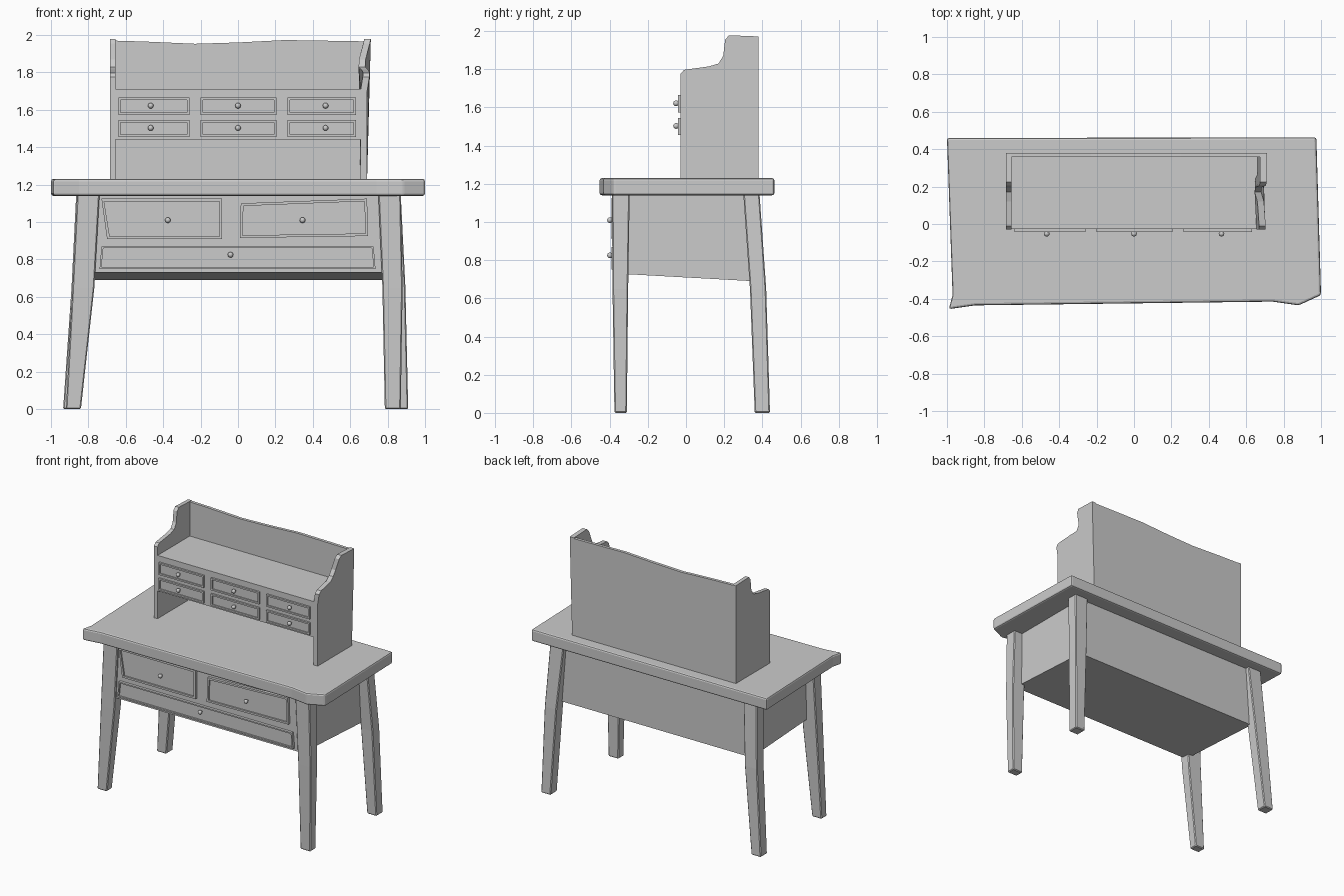
import bpy, bmesh
from mathutils import Vector

if "Cube" in bpy.data.objects:
    bpy.data.objects.remove(bpy.data.objects["Cube"])


def finish(name, bm, bevel=0.0, segments=2):
    bmesh.ops.recalc_face_normals(bm, faces=bm.faces)
    me = bpy.data.meshes.new(name)
    bm.to_mesh(me)
    bm.free()
    ob = bpy.data.objects.new(name, me)
    bpy.context.collection.objects.link(ob)
    if bevel:
        m = ob.modifiers.new("soft_edge", 'BEVEL')
        m.width, m.segments, m.limit_method = bevel, segments, 'ANGLE'
    return ob


def loft(name, loops, bevel=0.0, segments=2):
    """Skin equal-length loops of points and cap both ends."""
    bm = bmesh.new()
    rings = [[bm.verts.new(p) for p in lp] for lp in loops]
    n = len(rings[0])
    for a, b in zip(rings, rings[1:]):
        for i in range(n):
            j = (i + 1) % n
            bm.faces.new((a[i], a[j], b[j], b[i]))
    bm.faces.new(rings[0])
    bm.faces.new(rings[-1])
    return finish(name, bm, bevel, segments)


def rect(x0, x1, y0, y1, z):
    return [(x0, y0, z), (x1, y0, z), (x1, y1, z), (x0, y1, z)]


def box(name, x0, x1, y0, y1, z0, z1):
    return loft(name, [rect(x0, x1, y0, y1, z0), rect(x0, x1, y0, y1, z1)])


def drawer(name, corners, y_back, depth, rim):
    """Raised front with a sunken panel; corners are (x, z) anticlockwise."""
    c = sum((Vector(p) for p in corners), Vector((0, 0))) / 4
    inner = [(x + (rim if x < c.x else -rim), z + (rim if z < c.y else -rim))
             for x, z in corners]
    yf = y_back - depth
    ring = lambda pts, y: [(x, y, z) for x, z in pts]
    loft(name, [ring(corners, y_back + 0.01), ring(corners, yf),
                ring(inner, yf), ring(inner, yf + depth * 0.6)])


def knob(x, y, z):
    bpy.ops.mesh.primitive_uv_sphere_add(segments=16, ring_count=10, radius=0.015,
                                         location=(x, y, z))
    ob = bpy.context.object
    ob.name = "knob"
    bpy.ops.object.shade_smooth_by_angle()
    bpy.ops.mesh.primitive_cylinder_add(vertices=12, radius=0.007, depth=0.03,
                                        location=(x, y + 0.015, z),
                                        rotation=(1.5708, 0, 0))
    bpy.context.object.name = "knob_stem"


# Tabletop with uneven front corners
top = [(-1.0, 0.46), (-0.97, -0.38), (-0.99, -0.455), (-0.85, -0.435),
       (0.74, -0.415), (0.88, -0.435), (1.0, -0.38), (0.975, 0.463)]
loft("tabletop", [[(x, y, z) for x, y in top] for z in (1.14, 1.23)], 0.012)

# Splayed legs: (x0, x1, y0, y1) at foot, knee and top
legs = {
    "front_left_leg": ((-0.92, -0.84, -0.375, -0.31), (-0.885, -0.768, -0.385, -0.303),
                       (-0.86, -0.74, -0.388, -0.295)),
    "front_right_leg": ((0.785, 0.87, -0.375, -0.31), (0.772, 0.88, -0.385, -0.303),
                        (0.75, 0.87, -0.388, -0.295)),
    "back_left_leg": ((-0.935, -0.855, 0.36, 0.44), (-0.89, -0.785, 0.335, 0.42),
                      (-0.865, -0.75, 0.30, 0.385)),
    "back_right_leg": ((0.83, 0.91, 0.36, 0.44), (0.795, 0.895, 0.335, 0.42),
                       (0.755, 0.87, 0.30, 0.385)),
}
for name, levels in legs.items():
    loft(name, [rect(*lv, z) for lv, z in zip(levels, (0.0, 0.65, 1.15))], 0.006, 1)

# Drawer case under the top, its bottom sloping down to the back
case = [(-0.37, 0.73), (-0.37, 1.15), (0.355, 1.15), (0.355, 0.69)]
loft("drawer_case", [[(x, y, z) for y, z in case] for x in (-0.8, 0.8)])

# Desk drawers, the right one slightly skewed
drawer("left_desk_drawer", [(-0.70, 0.91), (-0.085, 0.91), (-0.085, 1.125), (-0.73, 1.125)],
       -0.37, 0.02, 0.014)
drawer("right_desk_drawer", [(0.01, 0.915), (0.695, 0.925), (0.69, 1.125), (0.015, 1.10)],
       -0.37, 0.02, 0.014)
drawer("long_desk_drawer", [(-0.74, 0.75), (0.735, 0.75), (0.725, 0.87), (-0.73, 0.87)],
       -0.37, 0.02, 0.01)
for x, z in ((-0.375, 1.01), (0.345, 1.01), (-0.04, 0.825)):
    knob(x, -0.398, z)

# Hutch sides: (y, z, bend of the right-hand side)
side = [(-0.03, 1.22, 0), (-0.03, 1.70, 0), (-0.03, 1.775, 0.012), (-0.01, 1.797, 0.014),
        (0.12, 1.815, 0.005), (0.17, 1.83, -0.01), (0.195, 1.87, -0.008),
        (0.205, 1.955, 0.015), (0.225, 1.978, 0.02), (0.38, 1.972, 0.02), (0.38, 1.22, 0)]
loft("hutch_left_side", [[(x, y, z) for y, z, _ in side] for x in (-0.685, -0.655)])
loft("hutch_right_side", [[(x + b, y, z) for y, z, b in side] for x in (0.655, 0.69)])

# Hutch back with a wavy top edge
wave = [(-0.67, 1.97), (-0.5, 1.965), (-0.23, 1.953), (0.0, 1.96), (0.25, 1.973), (0.68, 1.966)]
outline = [(-0.67, 1.22)] + wave + [(0.68, 1.22)]
loft("hutch_back", [[(x, y, z) for x, z in outline] for y in (0.357, 0.38)])

# Hutch drawer block, open below
box("hutch_drawer_block", -0.66, 0.66, -0.028, 0.36, 1.44, 1.71)

# Six small drawers with knobs
for x0, x1, kx in ((-0.64, -0.26, -0.467), (-0.2, 0.205, 0.0), (0.265, 0.63, 0.468)):
    for z0, z1 in ((1.455, 1.545), (1.573, 1.665)):
        drawer("small_drawer", [(x0, z0), (x1, z0), (x1, z1), (x0, z1)],
               -0.028, 0.014, 0.012)
        knob(kx, -0.052, (z0 + z1) / 2 + 0.003)
